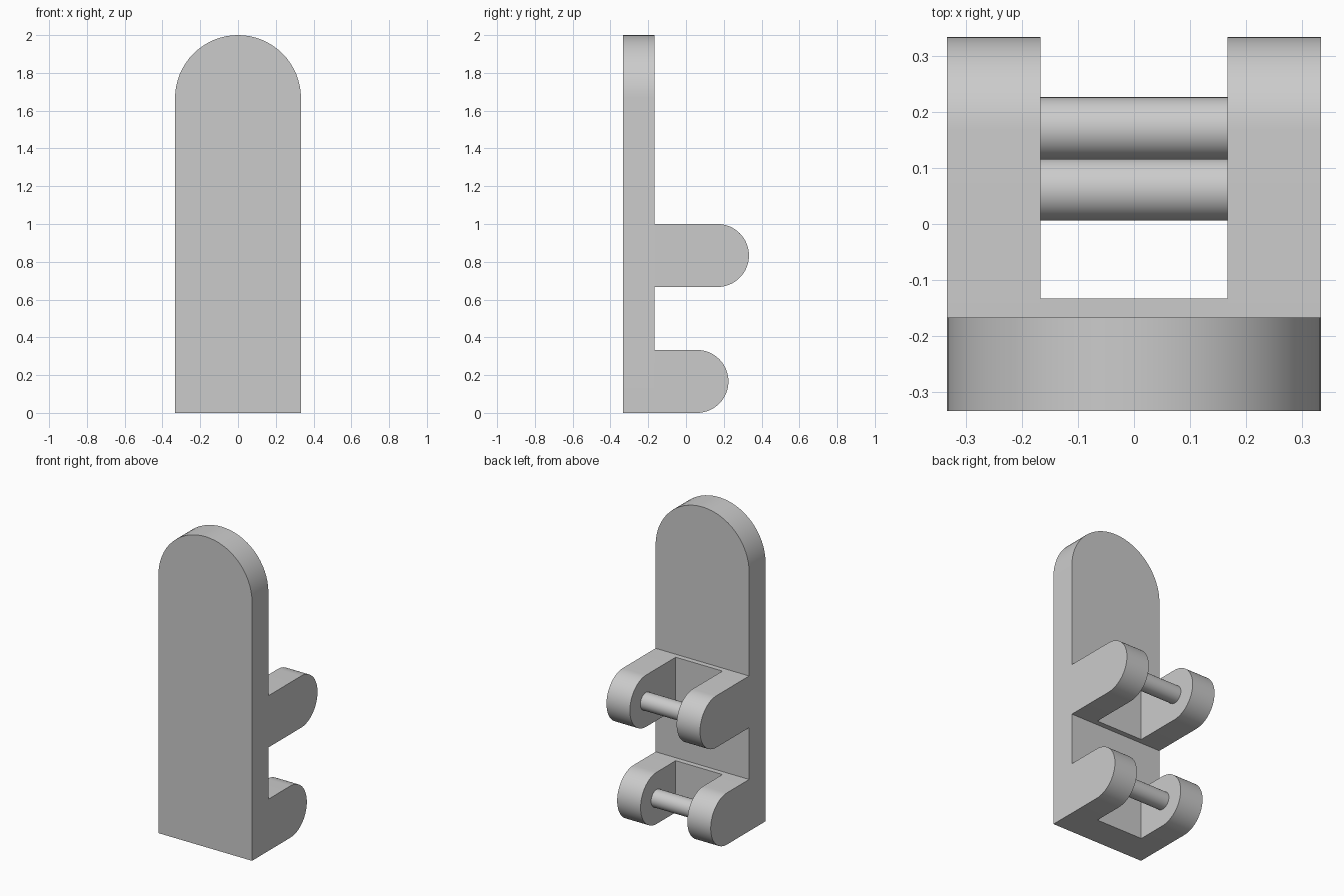
import bpy, bmesh
from math import sin, cos, pi
from mathutils import Vector

cube = bpy.data.objects.get("Cube")
if cube:
    bpy.data.objects.remove(cube, do_unlink=True)

GREY = (0.6, 0.6, 0.6, 1.0)
grey = bpy.data.materials.new("plain_grey")
grey.use_nodes = True
grey.diffuse_color = GREY
grey.node_tree.nodes["Principled BSDF"].inputs["Base Color"].default_value = GREY

U = 1 / 3            # half width of the plate
H = U / 2            # plate thickness, arm radius and arm width
FRONT, BACK = -U, -H


def prism(name, outline, offset):
    """Extrude a closed 3D outline by an offset vector."""
    bm = bmesh.new()
    face = bm.faces.new([bm.verts.new(p) for p in outline])
    new = bmesh.ops.extrude_face_region(bm, geom=[face])["geom"]
    bmesh.ops.translate(bm, vec=Vector(offset),
                        verts=[v for v in new if isinstance(v, bmesh.types.BMVert)])
    bmesh.ops.recalc_face_normals(bm, faces=bm.faces)
    mesh = bpy.data.meshes.new(name)
    bm.to_mesh(mesh)
    bm.free()
    obj = bpy.data.objects.new(name, mesh)
    bpy.context.collection.objects.link(obj)
    mesh.materials.append(grey)
    bpy.ops.object.select_all(action='DESELECT')
    obj.select_set(True)
    bpy.context.view_layer.objects.active = obj
    bpy.ops.object.shade_smooth_by_angle(angle=pi / 6)
    return obj


def arc(radius, start, end, steps):
    angles = [start + (end - start) * i / steps for i in range(steps + 1)]
    return [(radius * cos(a), radius * sin(a)) for a in angles]


# Upright plate with a rounded top
plate = [(-U, FRONT, 0), (U, FRONT, 0)]
plate += [(x, FRONT, 2 - U + z) for x, z in arc(U, 0, pi, 32)]
prism("back_plate", plate, (0, BACK - FRONT, 0))

# Two forks, each with a pair of round-ended arms, a thin web and a pin
for level, z_mid, y_mid in (("lower", H, 0.058), ("upper", 5 * H, H)):
    side = [(BACK, z_mid - H)]
    side += [(y_mid + y, z_mid + z) for y, z in arc(H, -pi / 2, pi / 2, 32)]
    side += [(BACK, z_mid + H)]
    for label, x in (("right", -U), ("left", H)):
        prism(f"{level}_{label}_arm", [(x, y, z) for y, z in side], (H, 0, 0))

    web = [(-H, BACK, z_mid - H), (-H, -0.133, z_mid - H),
           (-H, -0.133, z_mid + H), (-H, BACK, z_mid + H)]
    prism(f"{level}_web", web, (2 * H, 0, 0))

    pin = [(-H, y_mid + 0.004 + y, z_mid + z)
           for y, z in arc(0.056, 0, 2 * pi, 32)[:-1]]
    prism(f"{level}_pin", pin, (2 * H, 0, 0))
